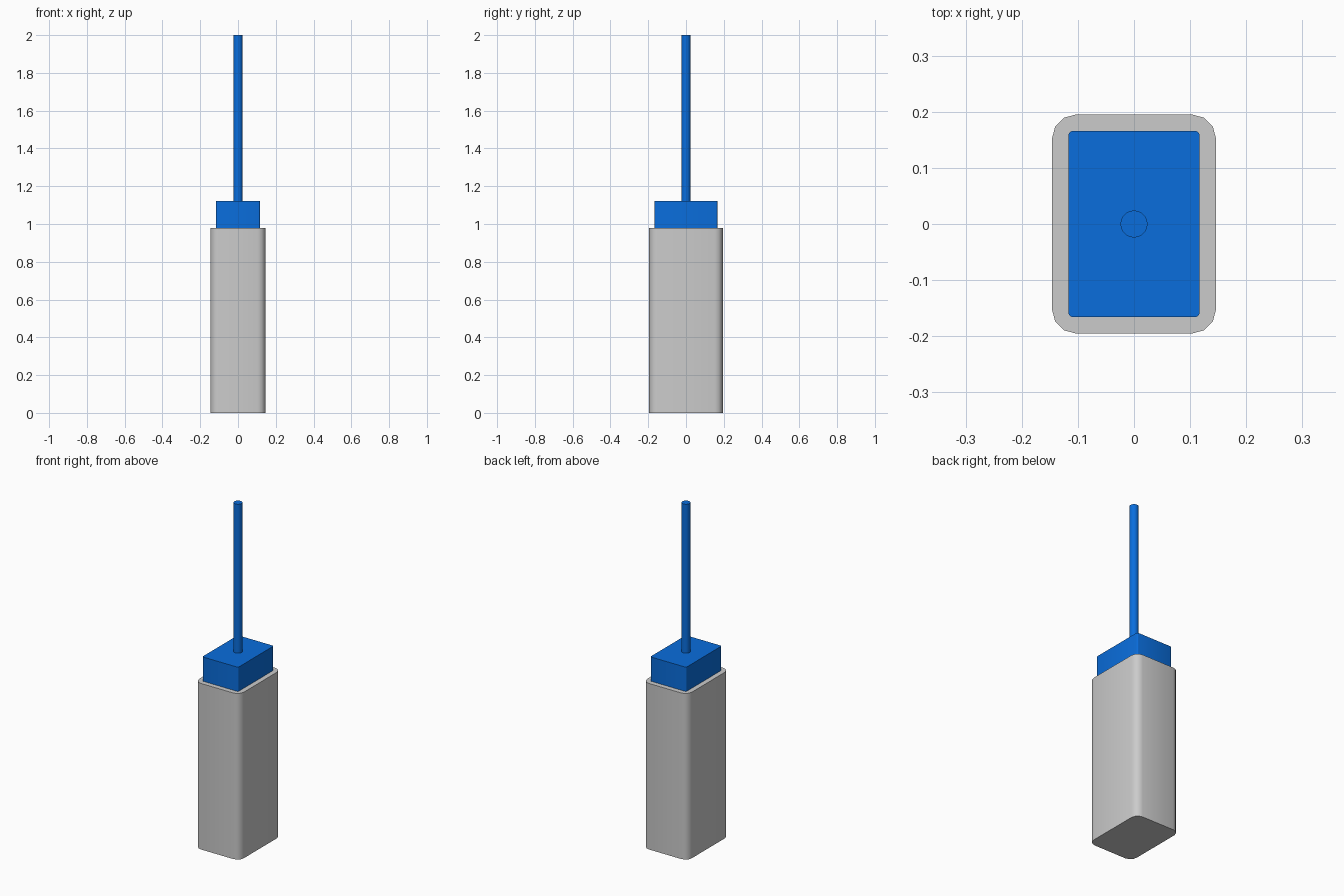
import bpy, bmesh, math

if "Cube" in bpy.data.objects:
    bpy.data.objects.remove(bpy.data.objects["Cube"])


def finish(obj, mat=None):
    if mat:
        obj.data.materials.append(mat)
    bpy.ops.object.select_all(action='DESELECT')
    obj.select_set(True)
    bpy.context.view_layer.objects.active = obj
    bpy.ops.object.shade_smooth_by_angle(angle=math.radians(40))


def rounded_block(name, hx, hy, z0, z1, radius, segments, mat=None):
    """Upright block with rounded vertical corners."""
    bm = bmesh.new()
    ring = []
    for i, (sx, sy) in enumerate([(1, 1), (-1, 1), (-1, -1), (1, -1)]):
        for k in range(segments + 1):
            a = math.pi / 2 * (i + k / segments)
            ring.append(bm.verts.new((sx * (hx - radius) + radius * math.cos(a),
                                      sy * (hy - radius) + radius * math.sin(a), z0)))
    base = bm.faces.new(ring)
    top = bmesh.ops.extrude_face_region(bm, geom=[base], use_keep_orig=True)
    moved = [g for g in top["geom"] if isinstance(g, bmesh.types.BMVert)]
    bmesh.ops.translate(bm, verts=moved, vec=(0, 0, z1 - z0))
    bmesh.ops.recalc_face_normals(bm, faces=bm.faces)
    mesh = bpy.data.meshes.new(name)
    bm.to_mesh(mesh)
    bm.free()
    obj = bpy.data.objects.new(name, mesh)
    bpy.context.collection.objects.link(obj)
    finish(obj, mat)
    return obj


blue = bpy.data.materials.new("blue")
blue.diffuse_color = (0.003, 0.155, 0.72, 1)
blue.use_nodes = True
blue.node_tree.nodes["Principled BSDF"].inputs["Base Color"].default_value = blue.diffuse_color

# Grey main body
rounded_block("body", 0.146, 0.195, 0.0, 0.979, 0.042, 3)

# Blue collar on top of the body
rounded_block("collar", 0.117, 0.166, 0.979, 1.122, 0.008, 3, blue)

# Slim blue rod
bpy.ops.mesh.primitive_cylinder_add(vertices=32, radius=0.024, depth=2.0 - 1.122,
                                    location=(0, 0, (2.0 + 1.122) / 2))
rod = bpy.context.object
rod.name = "rod"
finish(rod, blue)
